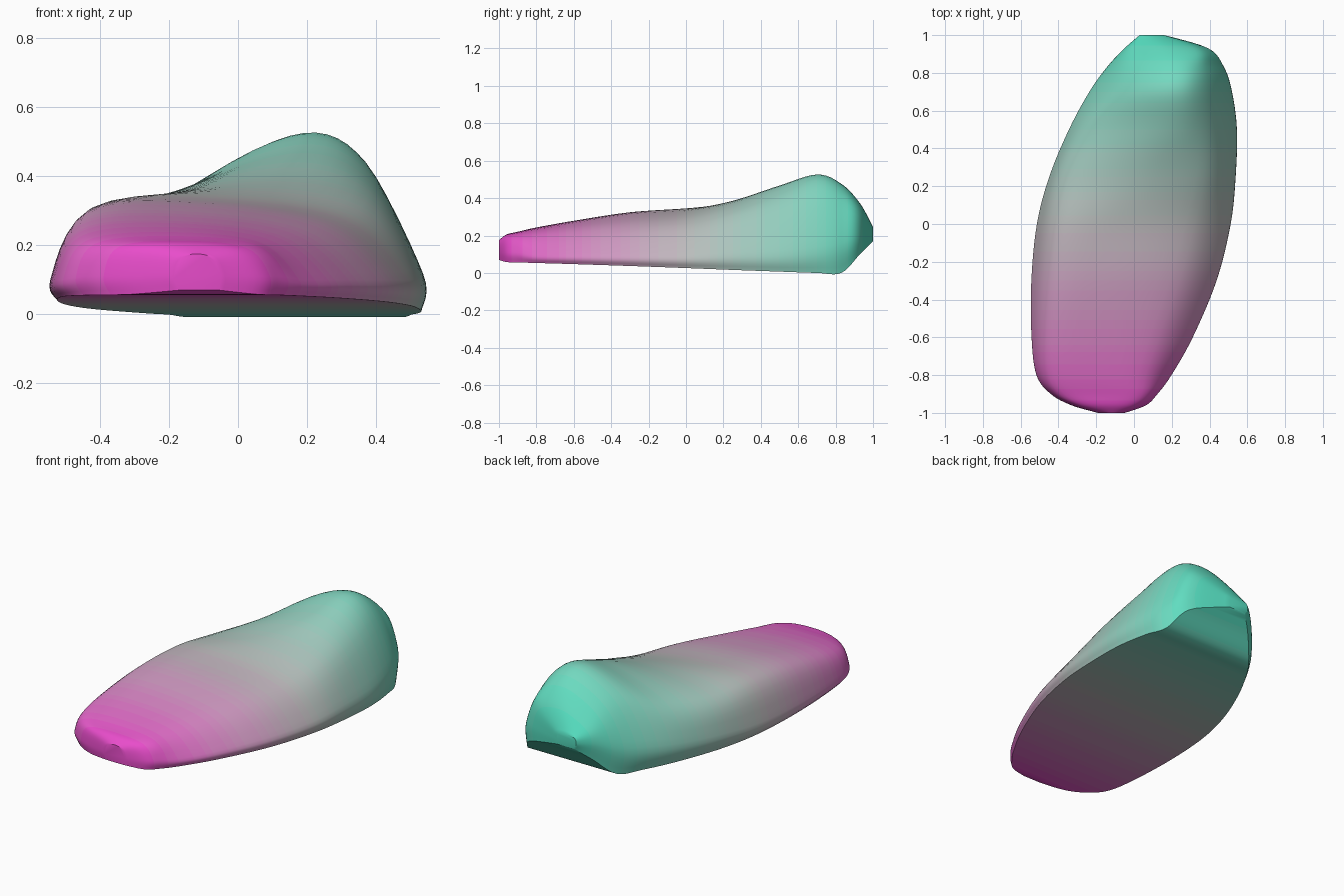
import bpy, bmesh, math

if "Cube" in bpy.data.objects:
    bpy.data.objects.remove(bpy.data.objects["Cube"])

# Cross-sections along y: y, left x, right x, base z, widest z,
# left shoulder x z, crest x z, right shoulder x z
SECTIONS = [
    (-1.00, -.19, -.05, .070, .11, -.17, .160, -.12, .175, -.07, .160),
    (-.96, -.33, .06, .058, .11, -.29, .190, -.14, .205, .00, .185),
    (-.90, -.44, .12, .056, .11, -.39, .200, -.20, .220, .04, .200),
    (-.80, -.515, .19, .053, .10, -.45, .215, -.24, .243, .06, .215),
    (-.60, -.54, .30, .047, .10, -.46, .250, -.22, .278, .13, .235),
    (-.30, -.54, .425, .037, .10, -.44, .295, -.15, .320, .24, .260),
    (.00, -.51, .50, .026, .10, -.40, .315, -.05, .340, .32, .280),
    (.25, -.445, .528, .016, .11, -.34, .305, .06, .385, .37, .330),
    (.50, -.34, .535, .007, .12, -.22, .325, .15, .465, .38, .390),
    (.70, -.23, .51, .000, .14, -.08, .390, .19, .525, .37, .440),
    (.83, -.14, .47, .000, .16, -.03, .360, .20, .475, .36, .410),
    (.93, -.05, .39, .100, .20, .00, .290, .17, .370, .33, .340),
    (1.00, .03, .16, .170, .20, .04, .235, .10, .245, .15, .235),
]
STEPS, ARC, BANDS = 6, 6, 32


def spline(points, steps):
    """Catmull-Rom curve through tuples of any length."""
    out = []
    n = len(points)
    for i in range(n - 1):
        p0, p1, p2, p3 = (points[max(0, min(n - 1, i + k))] for k in (-1, 0, 1, 2))
        for s in range(steps):
            t = s / steps
            out.append(tuple(
                .5 * (2 * b + (c - a) * t + (2 * a - 5 * b + 4 * c - d) * t * t
                      + (3 * b - a - 3 * c + d) * t ** 3)
                for a, b, c, d in zip(p0, p1, p2, p3)))
    out.append(tuple(points[-1]))
    return out


def ring(row):
    """Closed outline of one section: flat base, rounded upper side."""
    y, xl, xr, zb, zw, lx, lz, mx, mz, rx, rz = row
    upper = [(xl + .02, zb), (xl, zw), (lx, lz), (mx, mz), (rx, rz), (xr, zw), (xr - .005, zb)]
    return [(x, y, z) for x, z in spline(upper, ARC)]


def band_colour(y):
    """Magenta front through grey to green back."""
    grey, front, back = (.50, .50, .50), (.82, .06, .60), (.08, .74, .53)
    end, t = (front, -y) if y < 0 else (back, y)
    return tuple(g + (e - g) * t for g, e in zip(grey, end)) + (1,)


# Lofted stone body
bm = bmesh.new()
rings = [[bm.verts.new(p) for p in ring(r)] for r in spline(SECTIONS, STEPS)]
for a, b in zip(rings, rings[1:]):
    for i in range(len(a)):
        j = (i + 1) % len(a)
        bm.faces.new((a[i], a[j], b[j], b[i]))
bm.faces.new(rings[0])
bm.faces.new(rings[-1])
bmesh.ops.recalc_face_normals(bm, faces=bm.faces)

# Colour bands along the length
for f in bm.faces:
    y = f.calc_center_median().y
    f.material_index = max(0, min(BANDS - 1, int((y + 1) / 2 * BANDS)))

mesh = bpy.data.meshes.new("stone_body")
bm.to_mesh(mesh)
bm.free()
for k in range(BANDS):
    mat = bpy.data.materials.new(f"stone_band_{k + 1}")
    mat.diffuse_color = band_colour(-1 + 2 * (k + .5) / BANDS)
    mat.use_nodes = True
    mat.node_tree.nodes["Principled BSDF"].inputs["Base Color"].default_value = mat.diffuse_color
    mesh.materials.append(mat)
stone = bpy.data.objects.new("stone_body", mesh)
bpy.context.collection.objects.link(stone)

# Smooth top, crisp base edge
bpy.context.view_layer.objects.active = stone
stone.select_set(True)
bpy.ops.object.shade_smooth_by_angle(angle=math.radians(40))
